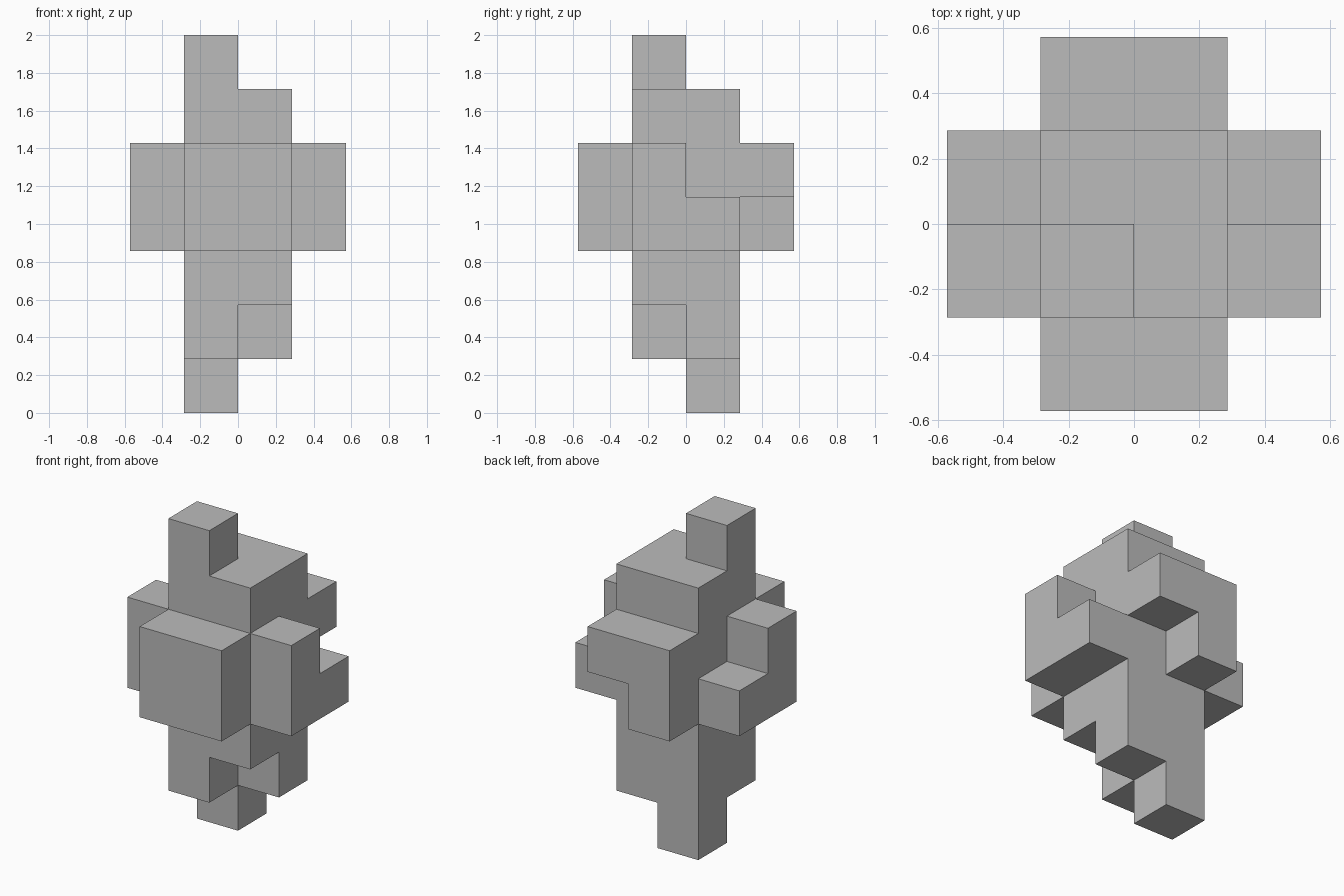
import bpy
import bmesh
import math
from itertools import product
from mathutils import Vector

cube = bpy.data.objects.get("Cube")
if cube:
    bpy.data.objects.remove(cube, do_unlink=True)

UNIT = 2 / 7  # edge of one block

# Single grey material
grey = bpy.data.materials.new("grey")
grey.use_nodes = True
colour = (0.5, 0.5, 0.5, 1)
grey.diffuse_color = colour
grey.node_tree.nodes["Principled BSDF"].inputs["Base Color"].default_value = colour

# Parts as boxes in block units: (low corner, high corner)
parts = {
    "trunk": [((-1, -1, 2), (1, 1, 6))],
    "top_post": [((-1, -1, 6), (0, 0, 7))],
    "stepped_foot": [((-1, -1, 1), (0, 1, 2)), ((0, 0, 1), (1, 1, 2)),
                     ((-1, 0, 0), (0, 1, 1))],
    "front_slab": [((-1, -2, 3), (1, -1, 5))],
    "back_slab": [((-1, 1, 3), (0, 2, 5)), ((0, 1, 4), (1, 2, 5))],
}
# Matching stepped side arms
for name, x in (("left_arm", 1), ("right_arm", -2)):
    parts[name] = [((x, -1, 3), (x + 1, 0, 5)), ((x, 0, 3), (x + 1, 1, 4))]


def cells_of(boxes):
    cells = set()
    for low, high in boxes:
        cells.update(product(*(range(a, b) for a, b in zip(low, high))))
    return cells


solid = set().union(*(cells_of(boxes) for boxes in parts.values()))


def add_shell(bm, cell):
    """Add the faces of a block that are not covered by a neighbour."""
    centre = Vector(cell) + Vector((0.5, 0.5, 0.5))
    for axis, sign in product(range(3), (-1, 1)):
        n = Vector((0, 0, 0))
        n[axis] = sign
        if tuple(int(c + d) for c, d in zip(cell, n)) in solid:
            continue
        u = Vector((0, 0, 0))
        u[(axis + 1) % 3] = 1
        v = n.cross(u)
        corners = (-u - v, u - v, u + v, v - u)
        bm.faces.new([bm.verts.new((centre + (n + c) / 2) * UNIT) for c in corners])


# Outer skin of all the parts, with flat areas merged
bm = bmesh.new()
for cell in sorted(solid):
    add_shell(bm, cell)
bmesh.ops.remove_doubles(bm, verts=bm.verts[:], dist=0.001)
bmesh.ops.dissolve_limit(bm, angle_limit=math.radians(1),
                         verts=bm.verts[:], edges=bm.edges[:])
mesh = bpy.data.meshes.new("block_cluster")
bm.to_mesh(mesh)
bm.free()
mesh.materials.append(grey)
bpy.context.collection.objects.link(bpy.data.objects.new("block_cluster", mesh))
